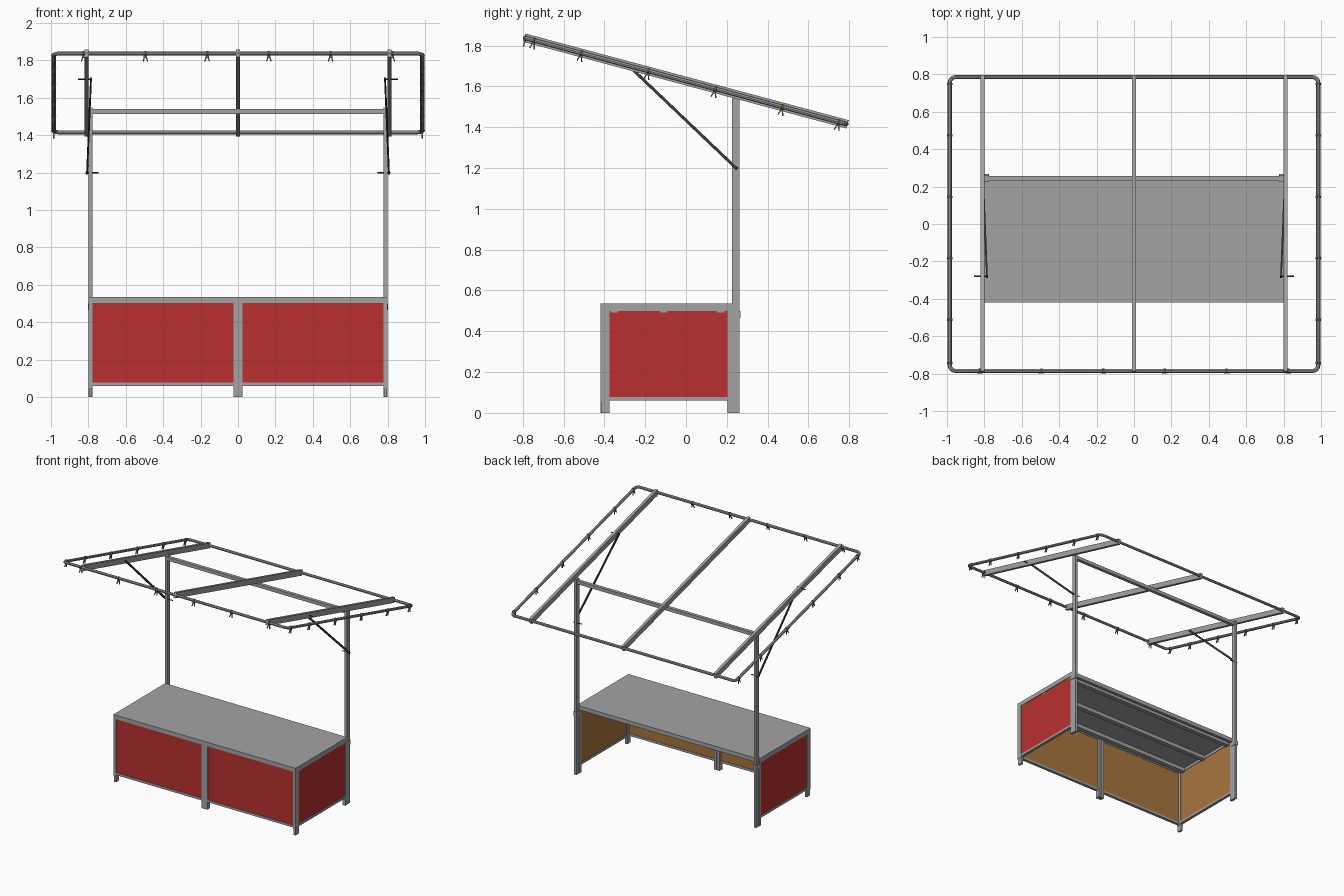
import bpy, bmesh, math
from mathutils import Matrix, Vector

if "Cube" in bpy.data.objects:
    bpy.data.objects.remove(bpy.data.objects["Cube"])


def mat(name, rgb):
    m = bpy.data.materials.new(name)
    m.diffuse_color = (*rgb, 1)
    m.use_nodes = True
    m.node_tree.nodes["Principled BSDF"].inputs["Base Color"].default_value = m.diffuse_color
    return m


STEEL = mat("steel grey", (0.37, 0.37, 0.37))
RED = mat("panel red", (0.49, 0.03, 0.03))
WOOD = mat("plywood brown", (0.386, 0.181, 0.048))
DARK = mat("dark metal", (0.045, 0.045, 0.045))
BRONZE = mat("clip bronze", (0.19, 0.127, 0.08))


def link(name, bm, m, world=Matrix()):
    me = bpy.data.meshes.new(name)
    bm.to_mesh(me)
    bm.free()
    me.materials.append(m)
    ob = bpy.data.objects.new(name, me)
    ob.matrix_world = world
    bpy.context.collection.objects.link(ob)
    return ob


def add_box(bm, x, y, z):
    """Box from (min, max) pairs."""
    c = Vector((sum(x) / 2, sum(y) / 2, sum(z) / 2))
    s = (x[1] - x[0], y[1] - y[0], z[1] - z[0], 1)
    bmesh.ops.create_cube(bm, size=1, matrix=Matrix.Translation(c) @ Matrix.Diagonal(s))


def box(name, x, y, z, m=STEEL, world=Matrix()):
    bm = bmesh.new()
    add_box(bm, x, y, z)
    return link(name, bm, m, world)


def span(a, b, s):
    """Mirror an x range to side s."""
    return (a, b) if s > 0 else (-b, -a)


def add_rod(bm, a, b, w, d, sides=0):
    """Square bar (sides=0) or round rod between two points."""
    a, b = Vector(a), Vector(b)
    rot = (b - a).to_track_quat('Z', 'Y').to_matrix().to_4x4()
    mx = Matrix.Translation((a + b) / 2) @ rot
    L = (b - a).length
    if sides:
        bmesh.ops.create_cone(bm, cap_ends=True, segments=sides, radius1=w / 2,
                              radius2=w / 2, depth=L, matrix=mx)
    else:
        bmesh.ops.create_cube(bm, size=1, matrix=mx @ Matrix.Diagonal((w, d, L, 1)))


# ---- counter top with under-frame
box("counter_top", (-0.8, 0.8), (-0.42, 0.228), (0.522, 0.535))
for n, y in (("front", (-0.42, -0.397)), ("back", (0.205, 0.228))):
    box(n + "_top_rail", (-0.8, 0.8), y, (0.503, 0.522))
for i, y in enumerate((-0.35, -0.11, 0.17)):
    box(f"under_rail_{i}", (-0.795, 0.795), (y - 0.018, y + 0.018), (0.492, 0.522))
box("front_bottom_rail", (-0.8, 0.8), (-0.42, -0.397), (0.06, 0.078))

# ---- centre double leg
for s in (-1, 1):
    box("centre_leg", span(0.001, 0.025, s), (-0.42, -0.385), (0, 0.505))

for s in (-1, 1):
    # front panels, red outside and plywood inside
    box("front_panel", span(0.024, 0.778, s), (-0.415, -0.408), (0.074, 0.506), RED)
    box("front_panel_lining", span(0.024, 0.778, s), (-0.408, -0.401), (0.074, 0.506), WOOD)
    # side panels
    box("side_panel", span(0.788, 0.795, s), (-0.38, 0.206), (0.074, 0.506), RED)
    box("side_panel_lining", span(0.781, 0.788, s), (-0.38, 0.206), (0.074, 0.506), WOOD)
    box("side_top_rail", span(0.777, 0.8, s), (-0.42, 0.228), (0.5, 0.522))
    box("side_bottom_rail", span(0.777, 0.8, s), (-0.42, 0.228), (0.06, 0.078))
    # corner legs
    box("front_leg", span(0.777, 0.8, s), (-0.42, -0.376), (0.05, 0.505))
    box("front_foot", span(0.78, 0.797, s), (-0.415, -0.376), (0, 0.05))
    box("back_leg", span(0.777, 0.8, s), (0.203, 0.228), (0, 0.505))
    # roof posts with clamp at the counter
    box("roof_post", span(0.779, 0.798, s), (0.226, 0.262), (0, 1.548))
    box("post_clamp", span(0.775, 0.803, s), (0.215, 0.267), (0.465, 0.5))

# ---- cross bar between posts
box("cross_bar", (-0.78, 0.78), (0.23, 0.256), (1.513, 1.54))

# ---- tilted roof frame, built flat then rotated
ROOF = Matrix.Translation((0, 0, 1.626)) @ Matrix.Rotation(math.radians(-15), 4, 'X')
HX, HY, R = 0.985, 0.813, 0.03

cu = bpy.data.curves.new("roof_tube", 'CURVE')
cu.dimensions = '3D'
cu.bevel_depth = 0.011
cu.bevel_resolution = 2
pts = []
for q, (sx, sy) in enumerate(((1, 1), (-1, 1), (-1, -1), (1, -1))):
    for k in range(5):
        a = math.radians(90 * q + 22.5 * k)
        pts.append((sx * (HX - R) + R * math.cos(a), sy * (HY - R) + R * math.sin(a), 0, 1))
sp = cu.splines.new('POLY')
sp.points.add(len(pts) - 1)
for p, co in zip(sp.points, pts):
    p.co = co
sp.use_cyclic_u = True
cu.materials.append(STEEL)
tube = bpy.data.objects.new("roof_tube", cu)
tube.matrix_world = ROOF
bpy.context.collection.objects.link(tube)
bpy.context.view_layer.objects.active = tube
tube.select_set(True)
bpy.ops.object.convert(target='MESH')
bpy.ops.object.shade_smooth_by_angle()

# roof beams
for n, x in (("left", -0.81), ("centre", 0), ("right", 0.81)):
    box(n + "_roof_beam", (x - 0.011, x + 0.011), (-0.82, 0.82), (-0.021, 0.021), STEEL, ROOF)

# ---- diagonal braces with bolts
for s in (-1, 1):
    bm = bmesh.new()
    add_rod(bm, (s * 0.807, 0.25, 1.195), (s * 0.786, -0.285, 1.705), 0.009, 0.014)
    link("diagonal_brace", bm, DARK)
    bm = bmesh.new()
    add_rod(bm, (s * 0.745, 0.245, 1.2), (s * 0.815, 0.245, 1.2), 0.007, 0, 8)
    add_rod(bm, (s * 0.78, -0.28, 1.7), (s * 0.855, -0.28, 1.7), 0.007, 0, 8)
    link("brace_bolts", bm, DARK)


# ---- small hanging clips along the front and side tubes
def clip(pos, turn):
    bm = bmesh.new()
    bmesh.ops.create_cone(bm, cap_ends=True, segments=10, radius1=0.0135, radius2=0.0135,
                          depth=0.012, matrix=Matrix.Rotation(math.pi / 2, 4, 'Y'))
    add_box(bm, (-0.009, 0.009), (-0.005, 0.005), (-0.022, -0.01))
    for s in (-1, 1):
        add_rod(bm, (s * 0.004, 0, -0.016), (s * 0.012, 0, -0.042), 0.006, 0.006)
    world = Matrix.Translation(ROOF @ Vector(pos)) @ Matrix.Rotation(math.radians(-15), 4, 'X')
    link("hanging_clip", bm, BRONZE, world @ Matrix.Rotation(turn, 4, 'Z'))


for i in range(6):
    clip((-0.825 + 0.33 * i, -HY, 0), 0)
    for s in (-1, 1):
        clip((s * HX, -0.79 + 0.318 * i + 0.02, 0) if i == 0 else
             (s * HX, -0.53 + 0.34 * (i - 1) if i < 5 else 0.775, 0), math.pi / 2)
